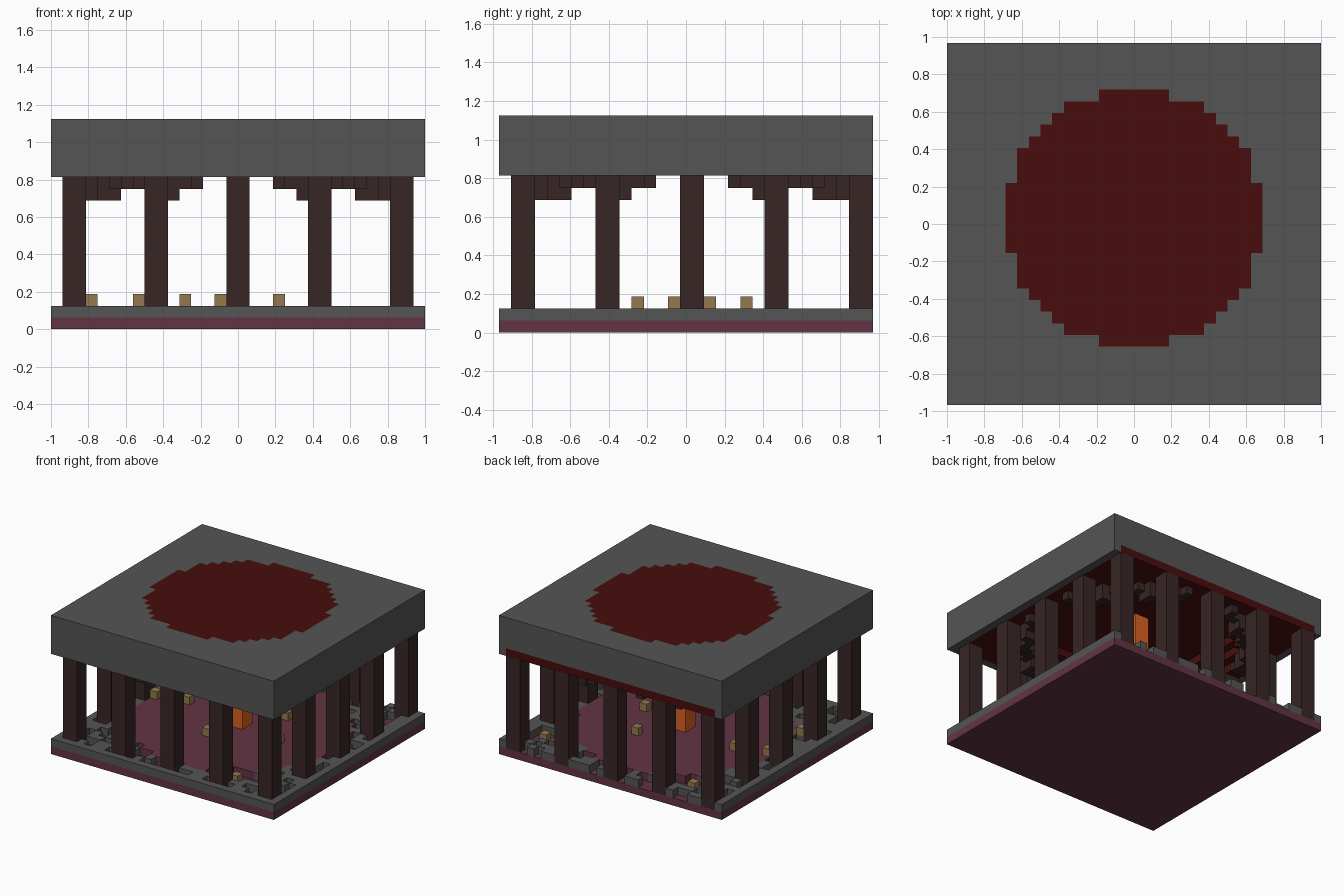
import bpy, bmesh, random
from mathutils import Vector
from math import hypot

random.seed(4)
U = 1 / 16                      # block size
NX, NY, MID = 32, 31, 16        # grid size and centre of the round hall

if "Cube" in bpy.data.objects:
    bpy.data.objects.remove(bpy.data.objects["Cube"])


def material(name, rgb):
    m = bpy.data.materials.new(name)
    m.use_nodes = True
    m.diffuse_color = (*rgb, 1)
    m.node_tree.nodes["Principled BSDF"].inputs["Base Color"].default_value = (*rgb, 1)
    return m


STONE = material("grey_stone", (0.09, 0.09, 0.09))
RED = material("dark_red", (0.065, 0.004, 0.004))
PURPLE = material("plum_floor", (0.125, 0.034, 0.058))
BROWN = material("dark_brown", (0.04, 0.019, 0.019))
TAN = material("tan", (0.3, 0.19, 0.075))
ORANGE = material("glowing_orange", (0.7, 0.12, 0.015))

cells = {}                      # block position -> part name
parts = {"floor_base": PURPLE, "floor_disc": PURPLE, "floor_paving": STONE,
         "columns": BROWN, "arches": BROWN, "roof": STONE,
         "ceiling_dome": RED, "centre_beam": ORANGE, "small_blocks": TAN}


def fill(part, xs, ys, zs):
    for i in xs:
        for j in ys:
            for k in zs:
                cells[i, j, k] = part


def radius(i, j):
    return hypot(i + 0.5 - MID, j + 0.5 - MID)


# Floor: base slab, raised round centre, broken paving around it
fill("floor_base", range(NX), range(NY), [0])
for i in range(NX):
    for j in range(NY):
        r = radius(i, j)
        if r <= 13:
            cells[i, j, 1] = "floor_disc"
        elif i in (0, NX - 1) or j == 0 or random.random() < 0.6:
            cells[i, j, 1] = "floor_paving"

# Perimeter columns
stops = [1, 8, 15, 22, 29]
for a in stops:
    for b in stops:
        if a in (1, 29) or b in (1, 29):
            fill("columns", (a, a + 1), (b, b + 1), range(1, 13))

# Stepped arches hanging in a ring below the ceiling
for i in range(NX):
    for j in range(NY):
        near, far = sorted((abs(i + 0.5 - MID), abs(j + 0.5 - MID)))
        if 12.6 < radius(i, j) <= 14 and near > 3:
            cells.setdefault((i, j, 12), "arches")
            if 5 < near < 8:
                cells.setdefault((i, j, 11), "arches")

# Roof slab with a hollow stepped dome and a round red cap
hollow = {13: 13, 14: 12.5, 15: 11.5, 16: 0, 17: 0}
lining = {13: 0, 14: 14, 15: 13, 16: 12, 17: 11}
for k in hollow:
    for i in range(NX):
        for j in range(NY):
            r = radius(i, j)
            if r <= hollow[k]:
                continue
            ceiling = k == 13 and 1 <= i < NX - 1 and j >= 1
            cells[i, j, k] = "ceiling_dome" if ceiling or r <= lining[k] else "roof"

# Glowing beam from floor to dome
fill("centre_beam", (15, 16), (15, 16), range(2, 16))

# Loose blocks on the raised floor and in the gaps
for i, j in [(7, 17), (14, 11), (19, 20), (22, 14), (3, 16), (3, 9), (11, 8)]:
    cells.setdefault((i, j, 1), "floor_paving")
    cells[i, j, 2] = "small_blocks"
for i, j in [(23, 4), (28, 26), (6, 27)]:
    for di in (-1, 0, 1):
        for dj in (-1, 0, 1):
            if cells.get((i + di, j + dj, 1)) != "columns":
                cells.pop((i + di, j + dj, 1), None)
    cells[i, j, 1] = "small_blocks"


def build(part, mat):
    """Skin the exposed sides of one part and merge flat areas."""
    bm = bmesh.new()
    verts = {}

    def vert(p):
        key = tuple(p)
        if key not in verts:
            verts[key] = bm.verts.new((p[0] * U - 1, p[1] * U - NY * U / 2, p[2] * U))
        return verts[key]

    for cell in [c for c, name in cells.items() if name == part]:
        for axis in range(3):
            for side in (0, 1):
                other = list(cell)
                other[axis] += 2 * side - 1
                if tuple(other) in cells:
                    continue
                s, t = Vector((0, 0, 0)), Vector((0, 0, 0))
                s[(axis + 1) % 3] = t[(axis + 2) % 3] = 1
                o = Vector(cell)
                o[axis] += side
                ring = [o, o + s, o + s + t, o + t]
                bm.faces.new([vert(p) for p in (ring if side else ring[::-1])])
    bmesh.ops.dissolve_limit(bm, angle_limit=0.01, verts=bm.verts, edges=bm.edges)
    bmesh.ops.triangulate(bm, faces=[f for f in bm.faces if len(f.verts) > 4])
    mesh = bpy.data.meshes.new(part)
    bm.to_mesh(mesh)
    bm.free()
    mesh.materials.append(mat)
    bpy.context.collection.objects.link(bpy.data.objects.new(part, mesh))


for part, mat in parts.items():
    build(part, mat)
